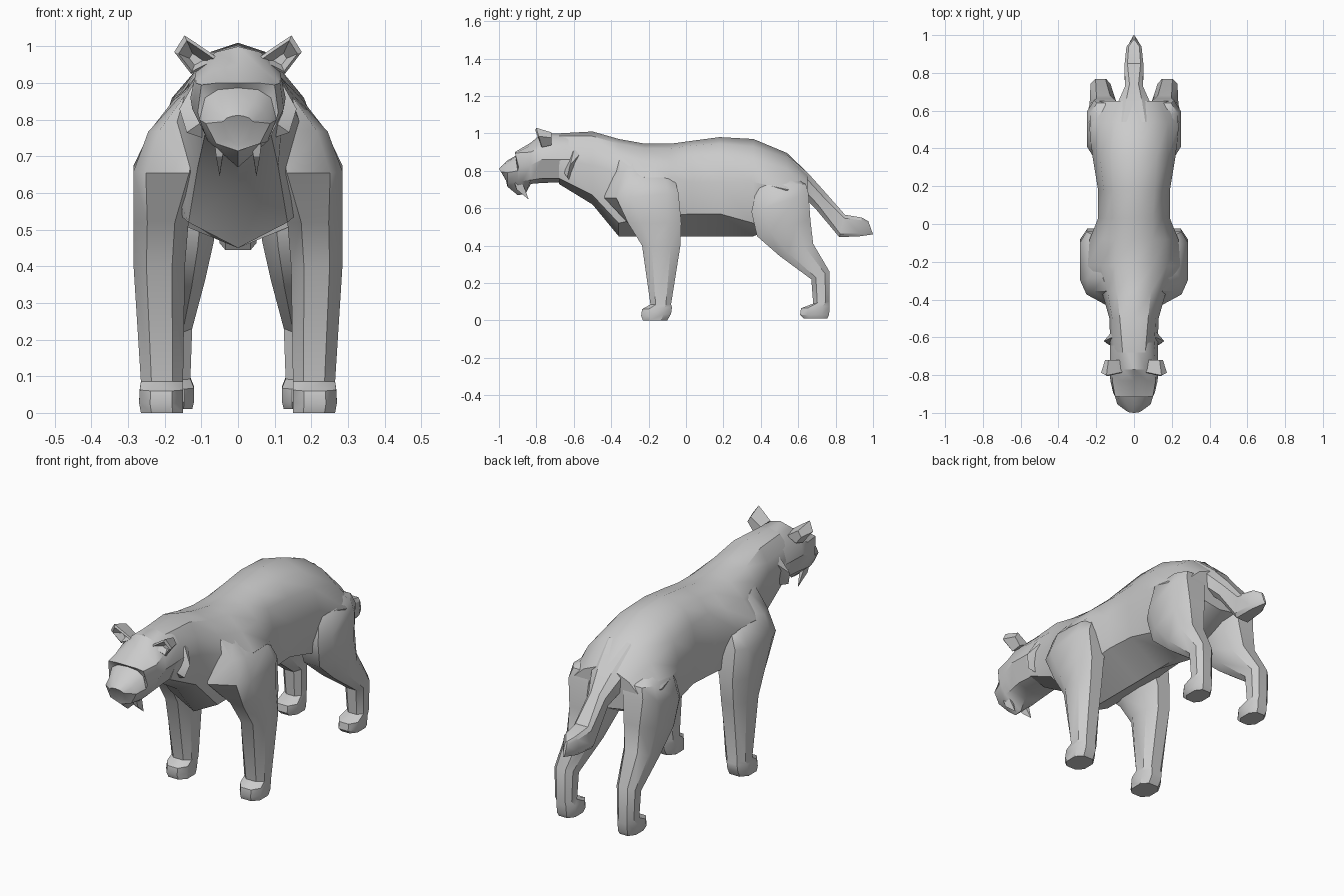
import bpy, bmesh, math
from mathutils import Vector

cube = bpy.data.objects.get("Cube")
if cube:
    bpy.data.objects.remove(cube)

fur = bpy.data.materials.new("plain_grey")
fur.use_nodes = True
fur.diffuse_color = (.6, .6, .6, 1)
fur.node_tree.nodes["Principled BSDF"].inputs["Base Color"].default_value = fur.diffuse_color


def finish(name, bm, mirror, angle):
    """Turn a bmesh into a shaded, optionally mirrored object."""
    bmesh.ops.recalc_face_normals(bm, faces=bm.faces)
    mesh = bpy.data.meshes.new(name)
    bm.to_mesh(mesh)
    bm.free()
    mesh.materials.append(fur)
    obj = bpy.data.objects.new(name, mesh)
    bpy.context.scene.collection.objects.link(obj)
    bpy.ops.object.select_all(action='DESELECT')
    bpy.context.view_layer.objects.active = obj
    obj.select_set(True)
    bpy.ops.object.shade_smooth_by_angle(angle=math.radians(angle))
    if mirror:
        mod = obj.modifiers.new("Mirror", 'MIRROR')
        mod.use_mirror_merge = False


def loft(name, rings, mirror=False, angle=38):
    """Skin a list of equal rings and cap both ends."""
    bm = bmesh.new()
    loops = [[bm.verts.new(p) for p in ring] for ring in rings]
    for low, high in zip(loops, loops[1:]):
        for i in range(len(low)):
            j = (i + 1) % len(low)
            bm.faces.new((low[i], low[j], high[j], high[i]))
    bm.faces.new(loops[0])
    bm.faces.new(loops[-1])
    finish(name, bm, mirror, angle)


def hull(name, points):
    """Wrap a mirrored, faceted solid around a few corner points."""
    bm = bmesh.new()
    for p in points:
        bm.verts.new(p)
    res = bmesh.ops.convex_hull(bm, input=bm.verts)
    spare = [g for g in res["geom_interior"] if isinstance(g, bmesh.types.BMVert)]
    bmesh.ops.delete(bm, geom=spare, context='VERTS')
    finish(name, bm, mirror=True, angle=25)


def section(y, top, ridge, upper, flank, belly, keel, lean=0):
    """Symmetric cross-section of the trunk or head; lean moves the keel back."""
    half = [(x, y + lean * (top - z), z) for x, z in (ridge, upper, flank, belly)]
    other = [(-x, yy, z) for x, yy, z in reversed(half)]
    return [(0, y, top)] + half + [(0, y + lean * (top - keel), keel)] + other


def slab(front, back, inner, outer, cut=.25, slant=0):
    """Eight-sided limb section between a front and a back (y, z) point."""
    a, b = Vector(front), Vector(back)
    ring = []
    for u, v in ((cut, 0), (1 - cut, 0), (1, cut), (1, 1 - cut),
                 (1 - cut, 1), (cut, 1), (0, 1 - cut), (0, cut)):
        y, z = a.lerp(b, v)
        ring.append((inner + u * (outer - inner), y + slant * u * (1 - v), z))
    return ring


# Trunk, from neck to rump, swelling at shoulders and hips
loft("torso", [
    section(y=-.68, top=1.0, ridge=(.06, .985), upper=(.105, .93), flank=(.125, .86), belly=(.09, .76), keel=.73),
    section(y=-.5, top=1.01, ridge=(.075, .985), upper=(.115, .92), flank=(.13, .83), belly=(.11, .67), keel=.62),
    section(y=-.36, top=.97, ridge=(.09, .945), upper=(.14, .88), flank=(.17, .79), belly=(.135, .52), keel=.45),
    section(y=-.22, top=.945, ridge=(.1, .92), upper=(.175, .855), flank=(.245, .765), belly=(.17, .55), keel=.45),
    section(y=-.08, top=.945, ridge=(.1, .92), upper=(.17, .855), flank=(.235, .765), belly=(.18, .56), keel=.45),
    section(y=.03, top=.96, ridge=(.1, .935), upper=(.15, .87), flank=(.19, .74), belly=(.18, .57), keel=.45),
    section(y=.18, top=.98, ridge=(.11, .945), upper=(.16, .87), flank=(.19, .74), belly=(.17, .57), keel=.45),
    section(y=.36, top=.97, ridge=(.12, .93), upper=(.18, .86), flank=(.22, .74), belly=(.17, .52), keel=.45),
    section(y=.54, top=.895, ridge=(.1, .87), upper=(.18, .81), flank=(.24, .7), belly=(.15, .56), keel=.52),
    section(y=.65, top=.79, ridge=(.06, .775), upper=(.13, .745), flank=(.2, .68), belly=(.12, .6), keel=.58),
])

# Head with brow step and tapering muzzle
loft("head", [
    section(y=-.62, top=1.0, ridge=(.06, .985), upper=(.105, .93), flank=(.125, .86), belly=(.08, .76), keel=.74),
    section(y=-.77, top=1.0, ridge=(.06, .985), upper=(.115, .93), flank=(.13, .86), belly=(.09, .76), keel=.735),
    section(y=-.83, top=.95, ridge=(.07, .935), upper=(.115, .9), flank=(.125, .83), belly=(.085, .75), keel=.73),
    section(y=-.915, top=.9, ridge=(.06, .9), upper=(.1, .895), flank=(.11, .82), belly=(.085, .745), keel=.675, lean=.25),
    section(y=-.9, top=.887, ridge=(.055, .882), upper=(.09, .86), flank=(.105, .8), belly=(.08, .74), keel=.67),
    section(y=-.955, top=.855, ridge=(.04, .848), upper=(.07, .825), flank=(.088, .79), belly=(.06, .735), keel=.715),
    section(y=-1, top=.812, ridge=(.015, .81), upper=(.03, .805), flank=(.04, .795), belly=(.03, .75), keel=.73, lean=.6),
], angle=35)


# Ears: hollow cup, rim and back
def ear_ring(y, size, lean):
    rim = ((.05, .965), (.115, 1.01), (.146, 1.03), (.174, .985), (.128, .925))
    cx, cz = .115, .96
    return [(cx + (x - cx) * size, y - lean * (z - cz), cz + (z - cz) * size) for x, z in rim]


loft("ear", [ear_ring(y=-.75, size=.3, lean=0), ear_ring(y=-.785, size=.8, lean=.3),
             ear_ring(y=-.78, size=1, lean=.3), ear_ring(y=-.72, size=.65, lean=0)],
     mirror=True, angle=25)

# Cheek ruff and sabre teeth
hull("cheek_ruff", [(.09, -.66, .8), (.16, -.62, .83), (.14, -.635, .765),
                    (.1, -.55, .91), (.115, -.6, .91), (.08, -.62, .745)])
hull("sabre_tooth", [(.035, -.92, .74), (.065, -.92, .75), (.065, -.88, .75),
                     (.035, -.88, .74), (.042, -.905, .7), (.06, -.905, .7),
                     (.06, -.875, .7), (.05, -.84, .645)])

# Front leg with paw and a shoulder sunk into the trunk
loft("front_leg", [
    slab(front=(-.23, 0), back=(-.1, 0), inner=.15, outer=.265),
    slab(front=(-.24, .025), back=(-.08, .035), inner=.15, outer=.27),
    slab(front=(-.235, .06), back=(-.075, .07), inner=.15, outer=.268),
    slab(front=(-.19, .085), back=(-.08, .085), inner=.15, outer=.265),
    slab(front=(-.235, .4), back=(-.03, .4), inner=.145, outer=.285),
    slab(front=(-.31, .52), back=(-.025, .52), inner=.135, outer=.285),
    slab(front=(-.455, .655), back=(-.04, .68), inner=.1, outer=.285, cut=.18, slant=.1),
    slab(front=(-.43, .77), back=(-.06, .755), inner=.08, outer=.245, cut=.18, slant=.09),
    slab(front=(-.4, .875), back=(-.12, .8), inner=.06, outer=.165, slant=.06),
], mirror=True)

# Hind leg with paw, hock and a thigh sunk into the hip
loft("hind_leg", [
    slab(front=(.63, .01), back=(.755, .01), inner=.125, outer=.22),
    slab(front=(.61, .03), back=(.765, .03), inner=.12, outer=.228),
    slab(front=(.615, .065), back=(.768, .075), inner=.12, outer=.228),
    slab(front=(.68, .09), back=(.768, .1), inner=.13, outer=.225),
    slab(front=(.67, .22), back=(.768, .26), inner=.125, outer=.23),
    slab(front=(.5, .345), back=(.68, .41), inner=.09, outer=.235),
    slab(front=(.38, .45), back=(.665, .54), inner=.065, outer=.245),
    slab(front=(.35, .58), back=(.655, .68), inner=.06, outer=.25, cut=.2),
    slab(front=(.38, .72), back=(.64, .73), inner=.06, outer=.23, cut=.2),
    slab(front=(.44, .8), back=(.56, .77), inner=.06, outer=.17),
], mirror=True)

# Tail: flows from the rump, then kicks out to a blunt tip
loft("tail", [
    slab(front=(.54, .885), back=(.56, .64), inner=-.12, outer=.12),
    slab(front=(.65, .79), back=(.63, .66), inner=-.085, outer=.085),
    slab(front=(.74, .69), back=(.69, .6), inner=-.048, outer=.048),
    slab(front=(.85, .565), back=(.82, .445), inner=-.05, outer=.05, cut=.15),
    slab(front=(.94, .55), back=(.93, .45), inner=-.04, outer=.04, cut=.15),
    slab(front=(.975, .53), back=(1, .46), inner=-.006, outer=.006),
], angle=30)
